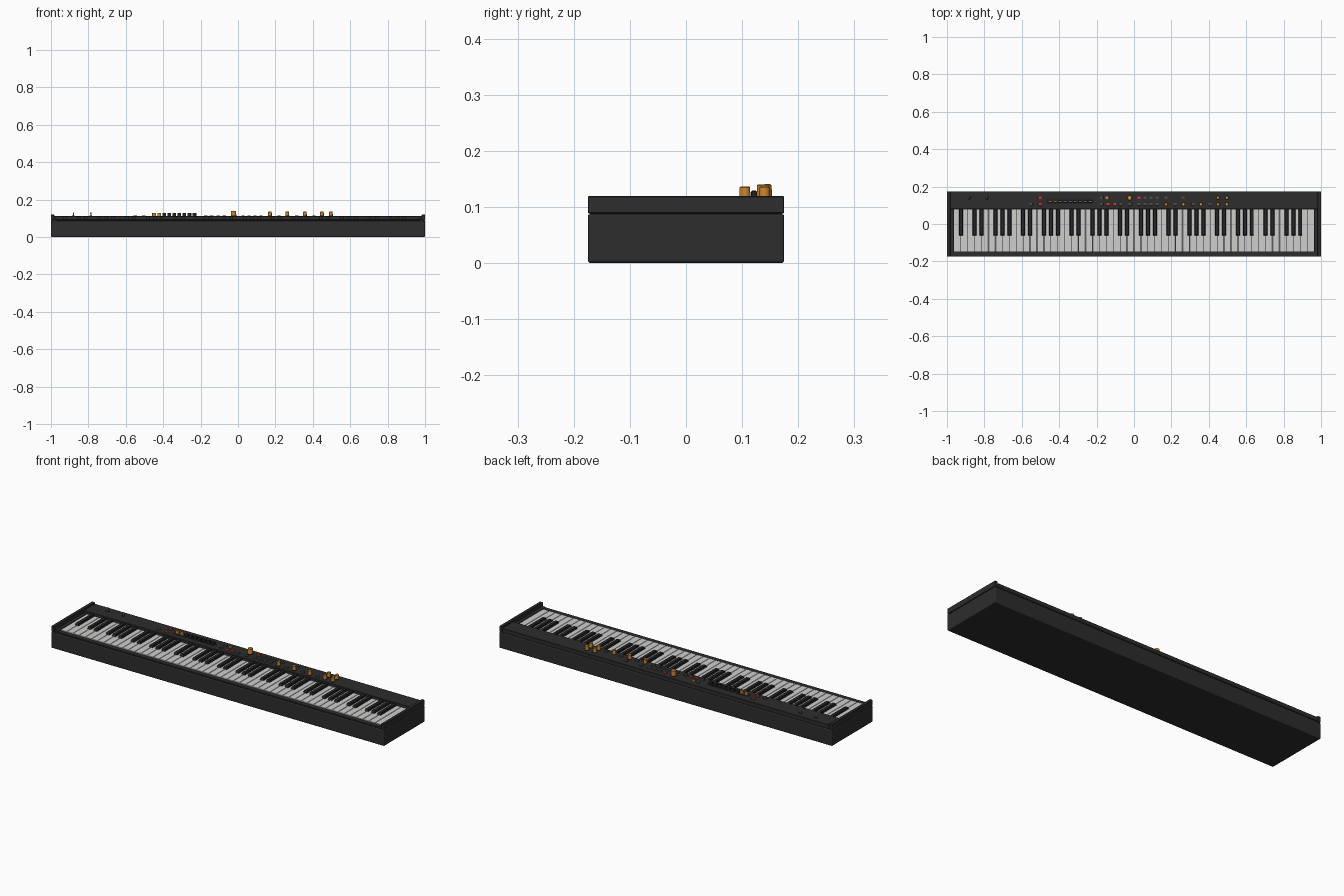
import bpy, bmesh, math
from mathutils import Matrix, Vector

if "Cube" in bpy.data.objects:
    bpy.data.objects.remove(bpy.data.objects["Cube"])


def material(name, r, g, b):
    m = bpy.data.materials.new(name)
    m.diffuse_color = (r, g, b, 1)
    m.use_nodes = True
    m.node_tree.nodes["Principled BSDF"].inputs["Base Color"].default_value = m.diffuse_color
    return m


CASE = material("case charcoal", 0.026, 0.026, 0.026)
BLACK = material("key black", 0.018, 0.018, 0.018)
WHITE = material("key white", 0.62, 0.62, 0.61)
ORANGE = material("knob orange", 0.60, 0.24, 0.03)
RED = material("button red", 0.60, 0.04, 0.025)
GREY = material("button grey", 0.075, 0.075, 0.075)


def add_box(bm, x0, x1, y0, y1, z0, z1):
    """Axis-aligned box; returns its vertices."""
    mat = Matrix.Translation(((x0 + x1) / 2, (y0 + y1) / 2, (z0 + z1) / 2))
    mat = mat @ Matrix.Diagonal((x1 - x0, y1 - y0, z1 - z0, 1))
    return bmesh.ops.create_cube(bm, size=1, matrix=mat)["verts"]


def add_cylinder(bm, x, y, z0, z1, r0, r1, sides=20):
    bmesh.ops.create_cone(bm, cap_ends=True, segments=sides, radius1=r0, radius2=r1,
                          depth=z1 - z0, matrix=Matrix.Translation((x, y, (z0 + z1) / 2)))


def finish(bm, name, mat, bevel=0, segments=2, smooth=False):
    me = bpy.data.meshes.new(name)
    bm.to_mesh(me)
    bm.free()
    me.materials.append(mat)
    ob = bpy.data.objects.new(name, me)
    bpy.context.collection.objects.link(ob)
    if bevel:
        mod = ob.modifiers.new("edge", "BEVEL")
        mod.width = bevel
        mod.segments = segments
    if smooth:
        bpy.ops.object.select_all(action="DESELECT")
        ob.select_set(True)
        bpy.context.view_layer.objects.active = ob
        bpy.ops.object.shade_smooth_by_angle(angle=math.radians(35))
    return ob


def boxes(name, mat, items, bevel=0, segments=1):
    bm = bmesh.new()
    for b in items:
        add_box(bm, *b)
    return finish(bm, name, mat, bevel, segments)


D = 0.175           # half depth
PANEL = 0.111       # control panel height
KX = 0.963          # half width of the keyboard
KEY_BACK, KEY_FRONT = 0.078, -0.147

# Case: lower tray, raised cheeks, front rail, control panel
boxes("lower_case", CASE, [(-1, 1, -D, D, 0, 0.0875)], 0.005, 3)
boxes("seam_core", BLACK, [(-0.995, 0.995, -D + 0.004, D - 0.004, 0.08, 0.0895)])
for s, side in ((-1, "left"), (1, "right")):
    a, b = sorted((s * 0.982, s))
    boxes(side + "_cheek", CASE, [(a, b, -D, D, 0.0885, 0.119)], 0.0015)
    a, b = sorted((s * (KX + 0.001), s * 0.982))
    boxes(side + "_key_block", CASE, [(a, b, -D + 0.001, KEY_BACK, 0.0885, 0.099)], 0.001)
boxes("front_rail", CASE, [(-0.982, 0.982, -D, KEY_FRONT - 0.002, 0.0885, 0.096)], 0.0015)
boxes("control_panel", CASE, [(-0.982, 0.982, KEY_BACK + 0.001, D, 0.0885, PANEL)], 0.0015)

# 88 keys: 52 white, with black keys in the usual groups of two and three
PITCH = 2 * KX / 52
boxes("white_keys", WHITE,
      [(-KX + i * PITCH + 0.001, -KX + (i + 1) * PITCH - 0.001, KEY_FRONT, KEY_BACK, 0.0885, 0.0975)
       for i in range(52)], 0.0008)
bm = bmesh.new()
for i in range(1, 52):
    if (i - 2) % 7 in (0, 3):      # no black key between B-C and E-F
        continue
    x = -KX + i * PITCH
    for v in add_box(bm, x - 0.0108, x + 0.0108, -0.062, KEY_BACK, 0.096, 0.1085):
        if v.co.z > 0.1:           # taper the top and slope the front
            v.co.x += 0.002 if v.co.x < x else -0.002
            if v.co.y < 0:
                v.co.y += 0.007
finish(bm, "black_keys", BLACK, 0.0008, 1)

# Push buttons in two rows on the panel
ROW_A, ROW_B = 0.140, 0.105


def buttons(name, mat, places):
    boxes(name, mat, [(x - 0.009, x + 0.009, y - 0.0075, y + 0.0075, PANEL - 0.001, 0.116)
                      for x, y in places], 0.0012)


grey = [(-0.55, ROW_B), (-0.173, ROW_A), (-0.173, ROW_B), (-0.073, ROW_B), (-0.021, ROW_B),
        (0.027, ROW_B), (0.171, ROW_A), (0.262, ROW_A)]
grey += [(x, y) for x in (0.059, 0.091, 0.123) for y in (ROW_A, ROW_B)]
grey += [(x, ROW_B) for x in (0.219, 0.315, 0.406)]
buttons("grey_buttons", GREY, grey)
buttons("red_buttons", RED, [(-0.503, ROW_A), (-0.503, ROW_B), (-0.139, ROW_B),
                             (-0.105, ROW_B), (0.027, ROW_A)])
buttons("orange_button", ORANGE, [(-0.144, ROW_A)])

# Nine drawbars: two orange, seven black, over a recessed strip
boxes("drawbar_strip", BLACK, [(-0.465, -0.218, 0.108, 0.135, PANEL - 0.002, PANEL + 0.001)])
BARS = [-0.448 + i * 0.0268 for i in range(9)]


def drawbars(name, mat, xs):
    boxes(name, mat, [(x - 0.0105, x + 0.0105, 0.116, 0.126, PANEL, 0.129) for x in xs], 0.0015)


drawbars("orange_drawbars", ORANGE, BARS[:2])
drawbars("black_drawbars", BLACK, BARS[2:])
boxes("drawbar_marks", WHITE, [(x - 0.008, x + 0.008, 0.1195, 0.1225, 0.128, 0.1293)
                               for x in BARS[2:]])

# Rotary knobs: skirt, cap and pointer mark
small = [(x, ROW_B) for x in (0.171, 0.264, 0.358, 0.449, 0.497)]
small += [(x, ROW_A) for x in (0.449, 0.497)]
KNOBS = [(x, y, 0.0098, 0.136) for x, y in small] + [(-0.023, 0.1395, 0.0138, 0.140)]
skirts, caps, marks = bmesh.new(), bmesh.new(), bmesh.new()
for x, y, r, top in KNOBS:
    add_cylinder(skirts, x, y, PANEL - 0.001, PANEL + 0.003, r + 0.001, r + 0.001)
    add_cylinder(caps, x, y, PANEL + 0.003, top - 0.0015, r, r * 0.95)
    add_cylinder(caps, x, y, top - 0.0015, top, r * 0.95, r * 0.8)
    add_box(marks, x - 0.0012, x + 0.0012, y, y + r * 0.75, top - 0.001, top + 0.0004)
finish(skirts, "knob_skirts", BLACK, smooth=True)
finish(caps, "knob_caps", ORANGE, smooth=True)
finish(marks, "knob_pointers", WHITE)

# Two small performance levers on the left, each on a dark base
bases, sticks = bmesh.new(), bmesh.new()
for x in (-0.88, -0.787):
    add_cylinder(bases, x, ROW_A, PANEL - 0.001, PANEL + 0.003, 0.0085, 0.007)
    add_cylinder(sticks, x, ROW_A, PANEL, 0.131, 0.0022, 0.0034, 12)
finish(bases, "lever_bases", BLACK, smooth=True)
finish(sticks, "lever_sticks", WHITE, smooth=True)
